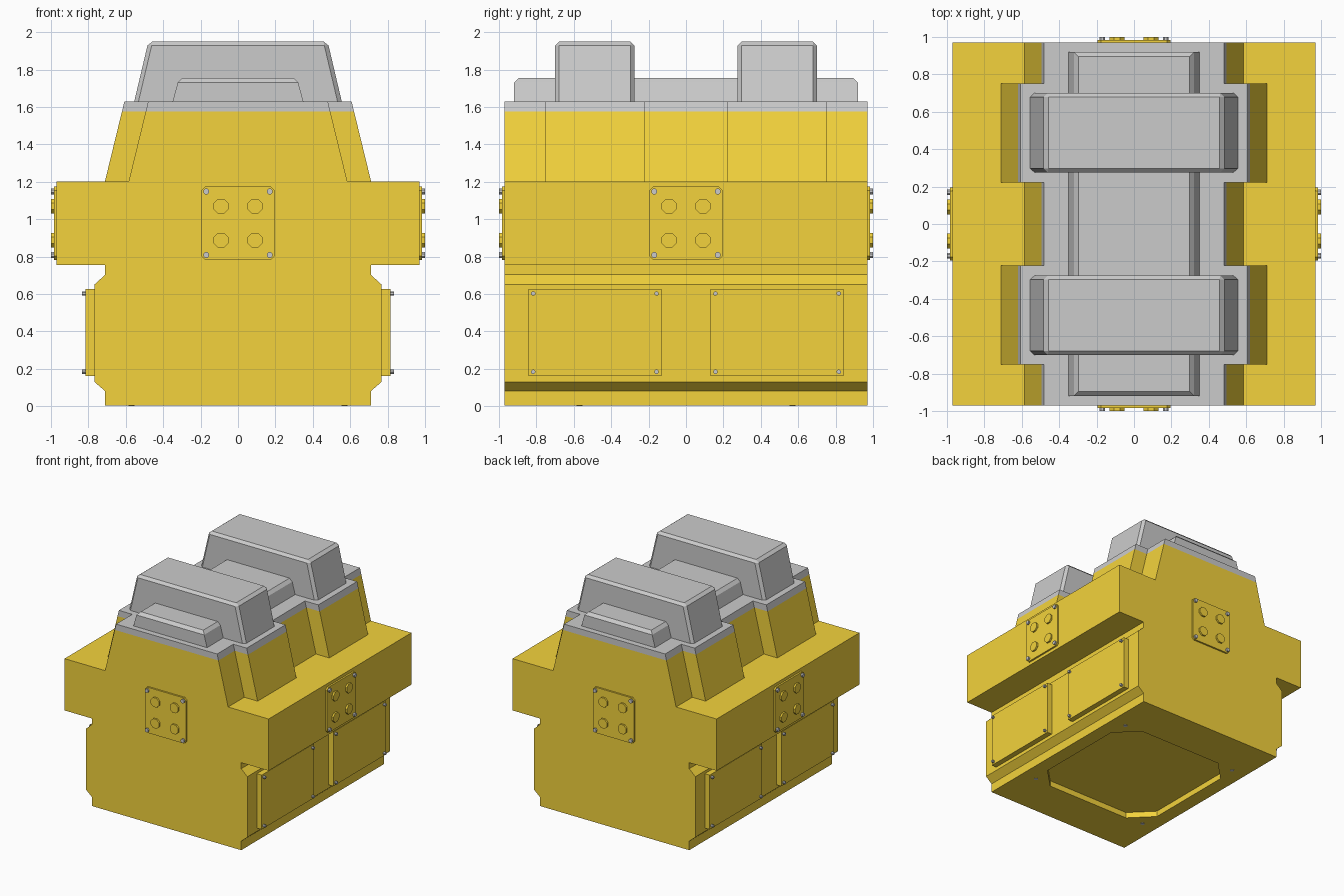
import bpy, bmesh
from math import pi, cos, sin
from mathutils import Matrix, Vector

if "Cube" in bpy.data.objects:
    bpy.data.objects.remove(bpy.data.objects["Cube"])

yellow = bpy.data.materials.new("yellow_paint")
yellow.diffuse_color = (0.9, 0.65, 0.045, 1)
yellow.use_nodes = True
yellow.node_tree.nodes["Principled BSDF"].inputs["Base Color"].default_value = yellow.diffuse_color


def loft(name, rings, mat=None, matrix=None, bevel=0):
    """Join equal-length rings of points into a closed solid."""
    bm = bmesh.new()
    rows = [[bm.verts.new(p) for p in ring] for ring in rings]
    n = len(rows[0])
    for a, b in zip(rows, rows[1:]):
        for i in range(n):
            j = (i + 1) % n
            bm.faces.new((a[i], a[j], b[j], b[i]))
    base = bm.faces.new(rows[0])
    bm.faces.new(rows[-1])
    if bevel:
        edges = [e for e in bm.edges if e not in base.edges[:]]
        bmesh.ops.bevel(bm, geom=edges, offset=bevel, segments=1,
                        affect='EDGES', profile=0.5, clamp_overlap=True)
    if matrix:
        bm.transform(matrix)
    bmesh.ops.recalc_face_normals(bm, faces=bm.faces[:])
    me = bpy.data.meshes.new(name)
    bm.to_mesh(me)
    bm.free()
    ob = bpy.data.objects.new(name, me)
    bpy.context.collection.objects.link(ob)
    if mat:
        me.materials.append(mat)
    return ob


def rect(hx, hy, z, cy=0):
    return [(-hx, cy - hy, z), (hx, cy - hy, z), (hx, cy + hy, z), (-hx, cy + hy, z)]


def chamfered(h, c):
    """Square of half size h with corners cut by c."""
    k = h - c
    return [(h, -k), (h, k), (k, h), (-k, h), (-h, k), (-h, -k), (-k, -h), (k, -h)]


def stud(name, centre, axis, r, depth, mat=None, matrix=None, sides=8):
    """Short cylinder from centre along axis."""
    rot = Vector(axis).to_track_quat('Z', 'Y').to_matrix().to_4x4()
    m = (matrix or Matrix()) @ Matrix.Translation(centre) @ rot
    ang = [2 * pi * (i + 0.5) / sides for i in range(sides)]
    return loft(name, [[(r * cos(a), r * sin(a), z) for a in ang] for z in (0, depth)], mat, m)


# Main body: front profile extruded front to back
half = [(0.71, 0.003), (0.71, 0.08), (0.768, 0.13), (0.768, 0.65), (0.71, 0.703),
        (0.71, 0.755), (0.97, 0.755), (0.97, 1.2)]
profile = half + [(-x, z) for x, z in reversed(half)]
body = loft("main_body", [[(x, y, z) for x, z in profile] for y in (-0.97, 0.97)], yellow)

# Octagonal recess in the underside
cutter = loft("recess_cutter", [[(x, y, z) for x, y in chamfered(0.585, 0.18)] for z in (-0.1, 0.053)], yellow)
cutter.hide_render = True
cutter.hide_viewport = True
cut = body.modifiers.new("recess", 'BOOLEAN')
cut.operation, cut.solver, cut.object = 'DIFFERENCE', 'EXACT', cutter


# Tapered upper housing with stepped sides, and its grey cap band
def housing_ring(z):
    d = 0.244 * (z - 1.2)
    n, w = 0.585 - d, 0.712 - d
    side = [(n, -0.97), (n, -0.75), (w, -0.75), (w, -0.223), (n, -0.223)]
    side += [(x, -y) for x, y in reversed(side)]
    return [(x, y, z) for x, y in side + [(-x, y) for x, y in reversed(side)]]


loft("upper_housing", [housing_ring(1.2), housing_ring(1.575)], yellow)
loft("cap_band", [housing_ring(1.575), housing_ring(1.628)])

# Grey ridge and two raised blocks on top
loft("top_ridge", [rect(0.35, 0.92, 1.628), rect(0.322, 0.92, 1.73), rect(0.297, 0.895, 1.755)])
for s, tag in ((-1, "front"), (1, "back")):
    loft(f"top_block_{tag}", [rect(0.555, 0.212, 1.628, s * 0.488),
                              rect(0.479, 0.212, 1.95, s * 0.488)], bevel=0.022)

# Side access panels with corner screws
for sx in (-1, 1):
    for sy in (-1, 1):
        loft("side_panel", [[(sx * x, sy * y, z) for y, z in
                             ((0.132, 0.16), (0.842, 0.16), (0.842, 0.627), (0.132, 0.627))]
                            for x in (0.76, 0.815)], yellow)
        for y in (0.157, 0.817):
            for z in (0.184, 0.602):
                stud("panel_screw", (sx * 0.81, sy * y, z), (sx, 0, 0), 0.012, 0.025)

# Connector plate in the middle of each of the four sides
for k in range(4):
    m = Matrix.Rotation(k * pi / 2, 4, 'Z')
    loft("connector_plate", [[(x, y, z + 0.978) for x, z in chamfered(0.196, 0.02)]
                             for y in (-0.965, -0.985)], yellow, m)
    for sx in (-1, 1):
        for sz in (-1, 1):
            stud("connector_knob", (sx * 0.091, -0.98, 0.978 + sz * 0.091), (0, -1, 0), 0.043, 0.02, yellow, m)
            stud("connector_screw", (sx * 0.17, -0.98, 0.978 + sz * 0.17), (0, -1, 0), 0.017, 0.02, None, m)

# Screws around the underside recess
for sx in (-1, 1):
    for sy in (-1, 1):
        stud("base_screw", (sx * 0.57, sy * 0.57, 0.02), (0, 0, -1), 0.018, 0.02)
